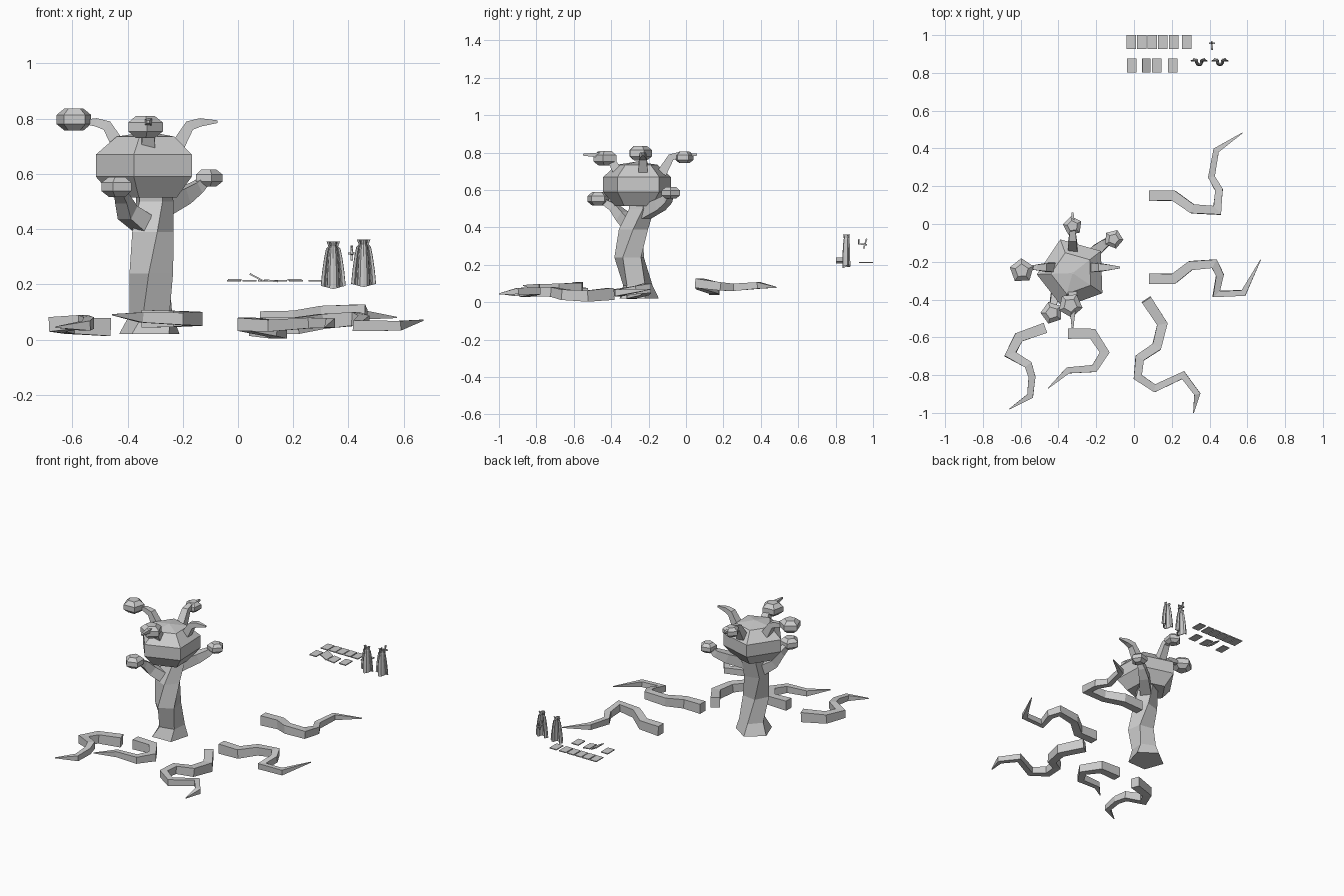
import bpy, bmesh, math, random
from mathutils import Vector, Matrix

if "Cube" in bpy.data.objects:
    bpy.data.objects.remove(bpy.data.objects["Cube"])
random.seed(3)


def finish(bm, name):
    bmesh.ops.recalc_face_normals(bm, faces=bm.faces[:])
    me = bpy.data.meshes.new(name)
    bm.to_mesh(me)
    bm.free()
    ob = bpy.data.objects.new(name, me)
    bpy.context.collection.objects.link(ob)
    return ob


def loft(name, rings):
    """Skin closed rings of equal length and cap both ends."""
    bm = bmesh.new()
    vs = [[bm.verts.new(p) for p in r] for r in rings]
    n = len(vs[0])
    for a, b in zip(vs, vs[1:]):
        for i in range(n):
            j = (i + 1) % n
            bm.faces.new((a[i], a[j], b[j], b[i]))
    bm.faces.new(vs[0])
    bm.faces.new(vs[-1])
    return finish(bm, name)


def limb(name, pts, widths, tall=1.0):
    """Square-section tapered tube with mitred corners."""
    P = [Vector(p) for p in pts]
    rings = []
    for i, p in enumerate(P):
        a = (p - P[i - 1]).normalized() if i else (P[1] - p).normalized()
        b = (P[i + 1] - p).normalized() if i < len(P) - 1 else a
        t = (a + b).normalized()
        side = t.cross(Vector((0, 0, 1)))
        if side.length < 0.05:
            side = Vector((1, 0, 0))
        side.normalize()
        up = side.cross(t).normalized()
        w = widths[i]
        m = min(1.4, 1 / max(0.5, t.dot(a)))
        rings.append([p + side * w * m * sx + up * w * tall * sz
                      for sx, sz in ((-1, -1), (1, -1), (1, 1), (-1, 1))])
    return loft(name, rings)


def turned(name, rings):
    """Five-sided body from (x, y, z, radius, turn in degrees)."""
    return loft(name, [[(x + r * math.cos(math.radians(t + 72 * k)),
                         y + r * math.sin(math.radians(t + 72 * k)), z)
                        for k in range(5)] for x, y, z, r, t in rings])


# Twisting trunk and bulbous head
turned("trunk", [(-.32, -.26, .02, .115, 20), (-.31, -.26, .09, .083, 30),
                 (-.31, -.30, .24, .084, 45), (-.315, -.28, .39, .082, 70),
                 (-.305, -.24, .50, .072, 80), (-.31, -.25, .56, .07, 85)])
turned("head", [(-.325, -.26, z, r, 38) for z, r in
                ((.515, .125), (.59, .19), (.67, .19), (.735, .115), (.752, .006))])

# Eye balls at the stalk ends
for k, (x, y, z, r) in enumerate([(-.594, -.247, .797, .066), (-.337, -.43, .77, .066),
                                  (-.325, -.01, .775, .052), (-.108, -.08, .585, .052),
                                  (-.435, -.47, .553, .06)]):
    turned(f"eye_{k}", [(x, y, z + h * r, r * s, 20 + 40 * k) for h, s in
                        ((-.6, .55), (-.25, 1), (.25, 1), (.6, .55))])

# Four upper stalks, two of them poking through their eyes
for k in range(4):
    c, s = round(math.cos(k * math.pi / 2)), round(math.sin(k * math.pi / 2))
    bend = .02 * (k % 2 == 0)
    limb(f"upper_stalk_{k}", [(-.325 + c * d + s * bend, -.23 - .03 * (k == 3) + s * d, z)
                              for d, z in ((.10, .69), (.15, .775), (.19, .787), (.25 + .04 * (k % 2), .789))],
         [.026, .019, .015, .005])
# Lower stalks from the trunk
limb("lower_stalk_front", [(-.33, -.29, .41), (-.40, -.34, .46), (-.42, -.39, .51), (-.435, -.46, .55)],
     [.035, .03, .022, .014])
limb("lower_stalk_back", [(-.28, -.22, .48), (-.20, -.14, .52), (-.15, -.10, .55), (-.108, -.08, .585)],
     [.035, .03, .022, .014])

# Loose tentacles lying on the ground
tentacles = [
    [(.08, .15, .07), (.21, .15, .075), (.31, .08, .095), (.44, .072, .102),
     (.45, .18, .085), (.41, .25, .08), (.435, .39, .09), (.575, .483, .08)],
    [(.08, -.29, .05), (.21, -.29, .05), (.30, -.22, .065), (.425, -.21, .075),
     (.455, -.27, .065), (.435, -.37, .05), (.58, -.365, .05), (.67, -.19, .07)],
    [(.065, -.40, .045), (.15, -.53, .033), (.12, -.65, .04), (.03, -.71, .055), (.02, -.81, .055),
     (.11, -.87, .05), (.26, -.80, .06), (.335, -.90, .06), (.315, -1, .045)],
    [(-.35, -.58, .075), (-.22, -.58, .075), (-.155, -.68, .075), (-.21, -.765, .075),
     (-.35, -.775, .08), (-.455, -.87, .09)],
    [(-.47, -.55, .045), (-.61, -.60, .05), (-.655, -.69, .055), (-.56, -.745, .065),
     (-.54, -.81, .06), (-.55, -.91, .05), (-.66, -.98, .045)]]
for k, path in enumerate(tentacles):
    n = len(path) - 1
    limb(f"tentacle_{k}", path, [.028 - .015 * i / n if i < n else .002 for i in range(n + 1)], 1.15)

# Small thin slabs in two rows
slabs = [(x, .963, .213, 0) for x in (-.014, .042, .097, .153, .21, .28)]
slabs += [(-.012, .84, .217, 0), (.065, .84, .226, 28), (.12, .84, .213, 6), (.205, .84, .217, 0)]
for k, (x, y, z, tilt) in enumerate(slabs):
    bm = bmesh.new()
    bmesh.ops.create_cube(bm, size=1, matrix=Matrix.Translation((x, y, z))
                          @ Matrix.Rotation(math.radians(tilt), 4, 'Y')
                          @ Matrix.Diagonal((.05, .074, .006, 1)))
    finish(bm, f"slab_{k}")

# Two hanging cloaks with folded sides and a collar
half = [(0, -.024), (.012, -.021), (.02, -.009), (.022, .008), (.03, .014), (.037, .004), (.047, .002)]
section = [(-x, y) for x, y in half[:0:-1]] + half
for k, (cx, base) in enumerate([(.345, .183), (.455, .19)]):
    bm = bmesh.new()
    rows = []
    for h, s, d in ((0, .95, 1), (.06, .85, .95), (.11, .7, .85), (.145, .55, .7),
                    (.155, .36, .6), (.172, .5, .8)):
        rows.append([bm.verts.new((cx + x * s, .862 + y * d,
                                   base + h + (.012 * abs(x) / .047 if h == 0 else 0)))
                     for x, y in section])
    for a, b in zip(rows, rows[1:]):
        for i in range(len(section) - 1):
            bm.faces.new((a[i], a[i + 1], b[i + 1], b[i]))
    ob = finish(bm, f"cloak_{k}")
    mod = ob.modifiers.new("thickness", 'SOLIDIFY')
    mod.thickness = .005
    mod.offset = 0

# Little forked hook behind the cloaks
limb("hook_arm", [(.412, .925, .338), (.412, .923, .312), (.412, .968, .308)], [.004] * 3)
limb("hook_stem", [(.412, .966, .34), (.412, .958, .315), (.412, .950, .287)], [.004] * 3)
limb("hook_bar", [(.398, .958, .312), (.43, .958, .312)], [.004] * 2)
